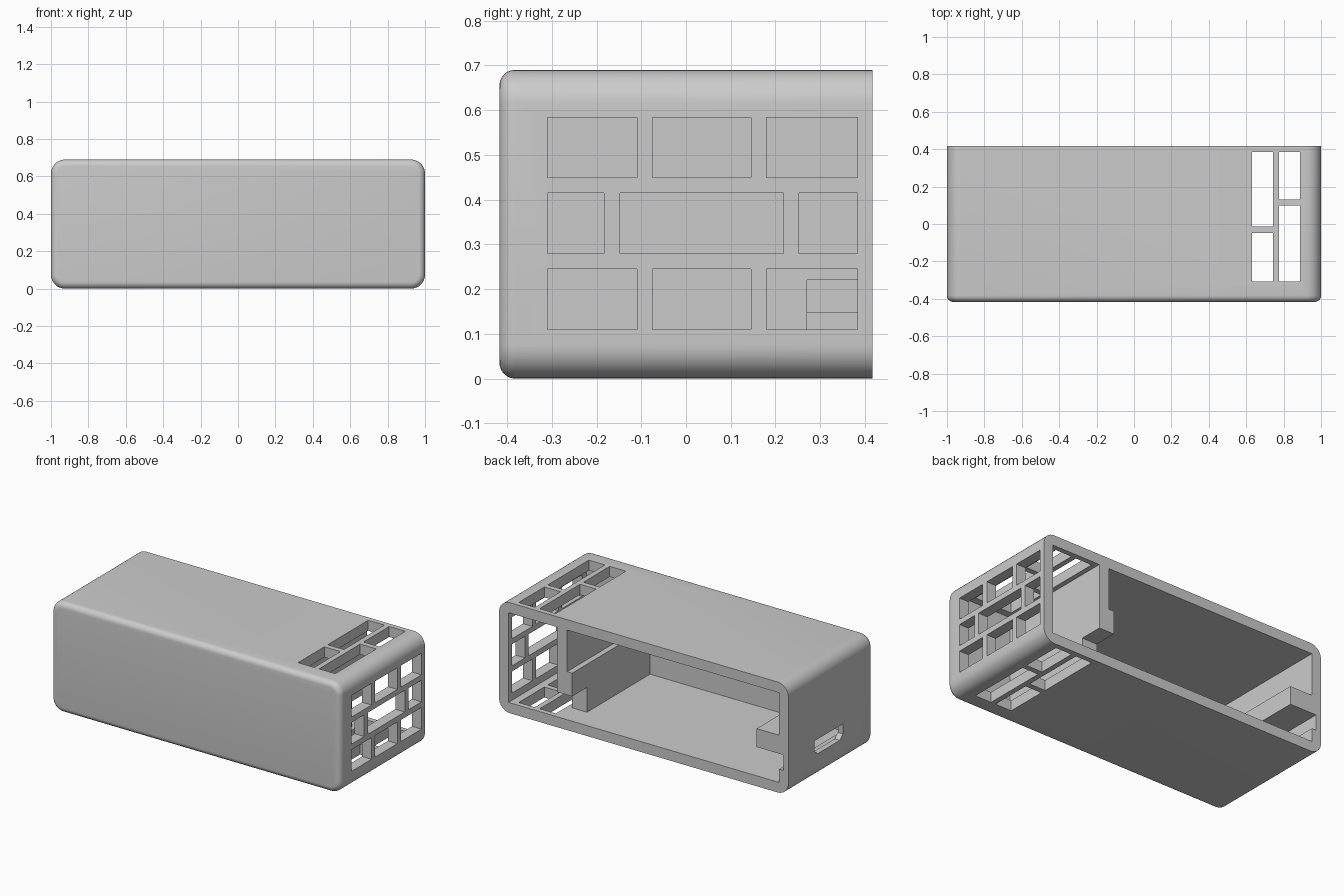
import bpy
import bmesh
import math

old = bpy.data.objects.get("Cube")
if old:
    bpy.data.objects.remove(old, do_unlink=True)

HX, HY, H = 1.0, 0.417, 0.69      # half width, half depth, height
WALL = 0.065
IX, TOP, FRONT = HX - WALL, H - WALL, -HY + WALL
BACK = HY + 0.1                   # cutters run past the open back

grey = bpy.data.materials.new("plain grey")
grey.use_nodes = True
colour = (0.6, 0.6, 0.6, 1)
grey.diffuse_color = colour
grey.node_tree.nodes["Principled BSDF"].inputs["Base Color"].default_value = colour


def make_object(name, bm):
    bmesh.ops.recalc_face_normals(bm, faces=bm.faces)
    mesh = bpy.data.meshes.new(name)
    bm.to_mesh(mesh)
    bm.free()
    obj = bpy.data.objects.new(name, mesh)
    bpy.context.collection.objects.link(obj)
    return obj


def add_prism(bm, points, place, start, end):
    """Extrude a 2D outline between two planes; place maps (u, v, depth) to 3D."""
    a = [bm.verts.new(place(u, v, start)) for u, v in points]
    b = [bm.verts.new(place(u, v, end)) for u, v in points]
    bm.faces.new(a)
    bm.faces.new(b[::-1])
    for i in range(len(a)):
        j = (i + 1) % len(a)
        bm.faces.new((a[i], b[i], b[j], a[j]))


def rect(u0, u1, v0, v1):
    return [(u0, v0), (u1, v0), (u1, v1), (u0, v1)]


def along_x(u, v, d):
    return (d, u, v)


def along_y(u, v, d):
    return (u, d, v)


def along_z(u, v, d):
    return (u, v, d)


def cut(target, name, bm):
    cutter = make_object(name, bm)
    cutter.hide_render = True
    mod = target.modifiers.new(name, "BOOLEAN")
    mod.operation = "DIFFERENCE"
    mod.solver = "EXACT"
    mod.object = cutter
    bpy.context.view_layer.objects.active = target
    bpy.ops.object.modifier_apply(modifier=mod.name)
    bpy.data.objects.remove(cutter, do_unlink=True)


# Outer block: large rounding along the depth, small rounding round the front
bm = bmesh.new()
add_prism(bm, rect(-HX, HX, 0, H), along_y, -HY, HY)
long_edges = [e for e in bm.edges if abs(e.verts[0].co.y - e.verts[1].co.y) > 0.5]
bmesh.ops.bevel(bm, geom=long_edges, offset=0.075, segments=8, profile=0.5, affect="EDGES")
front_edges = [e for e in bm.edges if all(v.co.y < -HY + 0.001 for v in e.verts)]
bmesh.ops.bevel(bm, geom=front_edges, offset=0.035, segments=6, profile=0.5, affect="EDGES")
case = make_object("case", bm)
case.data.materials.append(grey)

# Main bay, leaving a stepped partition, a board groove and a clamp block
bm = bmesh.new()
bay = [(-IX, WALL), (0.495, WALL), (0.495, 0.365), (0.53, 0.365), (0.53, TOP),
       (-IX, TOP), (-IX, 0.36), (-0.78, 0.36), (-0.78, 0.245),
       (-0.965, 0.245), (-0.965, 0.148), (-IX, 0.148)]
add_prism(bm, bay, along_y, FRONT, BACK)
# Vented bay on the other side of the partition
add_prism(bm, rect(0.60, IX, WALL, TOP), along_y, FRONT, BACK)
cut(case, "bay_cutter", bm)

# Cable notch in the lower rear of the partition
bm = bmesh.new()
add_prism(bm, rect(0.45, 0.65, WALL, 0.22), along_y, 0.27, BACK)
cut(case, "notch_cutter", bm)

# Brick-pattern vents in the side wall
bm = bmesh.new()
outer_row = [(-0.31, -0.11), (-0.075, 0.145), (0.18, 0.383)]
middle_row = [(-0.31, -0.183), (-0.147, 0.218), (0.253, 0.383)]
for z, row in ((0.11, outer_row), (0.28, middle_row), (0.449, outer_row)):
    for y0, y1 in row:
        add_prism(bm, rect(y0, y1, z, z + 0.135), along_x, 0.9, 1.1)
# Matching vents through the top and the floor
columns = [(0.63, [(-0.307, -0.048), (-0.014, 0.385)]),
           (0.775, [(-0.307, 0.098), (0.132, 0.385)])]
for x, slots in columns:
    for y0, y1 in slots:
        for z0, z1 in ((-0.1, 0.09), (TOP - 0.025, H + 0.1)):
            add_prism(bm, rect(x, x + 0.112, y0, y1), along_z, z0, z1)
cut(case, "vent_cutter", bm)

# Chamfered connector slot in the other end wall
bm = bmesh.new()
slot = [(-0.09, 0.152), (0.13, 0.152), (0.16, 0.18), (0.16, 0.243),
        (-0.12, 0.243), (-0.12, 0.18)]
add_prism(bm, slot, along_x, -1.1, -0.95)
cut(case, "slot_cutter", bm)

# Smooth the rounded edges, keep the corners sharp
bpy.ops.object.select_all(action="DESELECT")
case.select_set(True)
bpy.context.view_layer.objects.active = case
bpy.ops.object.shade_smooth_by_angle(angle=math.radians(30))
